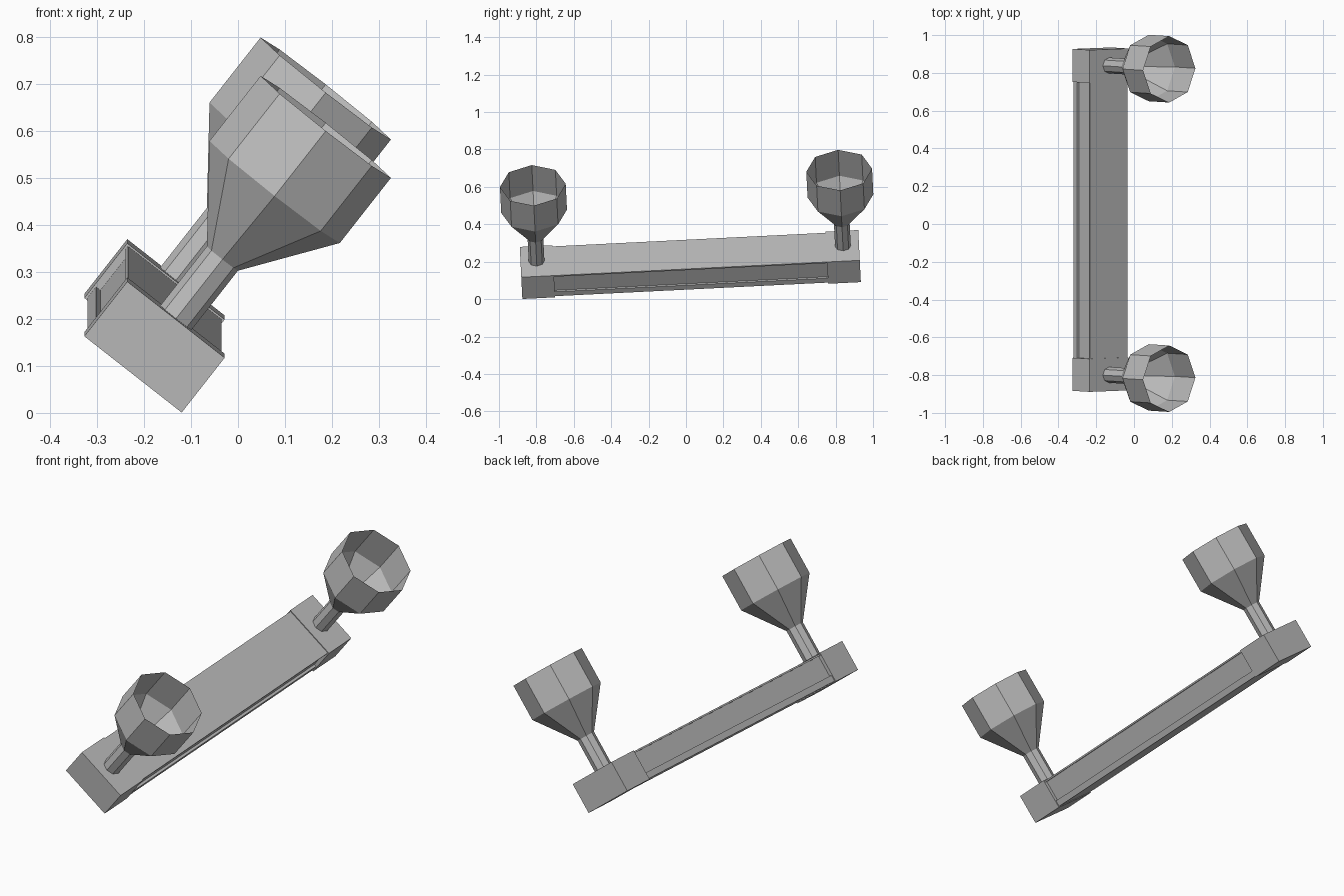
import bpy
import bmesh
import math
from mathutils import Matrix, Vector

cube = bpy.data.objects.get("Cube")
if cube:
    bpy.data.objects.remove(cube, do_unlink=True)

# The whole fixture is built upright, then leaned by this placement
PLACE = (Matrix.Translation((-0.1775, 0.023, 0.185))
         @ Matrix.Rotation(math.radians(2.85), 4, 'X')
         @ Matrix.Rotation(math.radians(38.1), 4, 'Y'))

grey = bpy.data.materials.new("plain grey")
grey.use_nodes = True
grey.diffuse_color = (0.5, 0.5, 0.5, 1)
grey.node_tree.nodes["Principled BSDF"].inputs["Base Color"].default_value = (0.5, 0.5, 0.5, 1)

HALF_W, HALF_L, HALF_H = 0.1315, 0.906, 0.074
BAR_END = 0.731


def finish(name, bm):
    mesh = bpy.data.meshes.new(name)
    bm.to_mesh(mesh)
    bm.free()
    mesh.materials.append(grey)
    obj = bpy.data.objects.new(name, mesh)
    bpy.context.collection.objects.link(obj)
    obj.matrix_world = PLACE
    return obj


def extrude_section(name, section, y0, y1):
    """Extrude an x-z outline along the bar."""
    bm = bmesh.new()
    face = bm.faces.new([bm.verts.new((x, y0, z)) for x, z in section])
    new = bmesh.ops.extrude_face_region(bm, geom=[face], use_keep_orig=True)
    moved = [g for g in new["geom"] if isinstance(g, bmesh.types.BMVert)]
    bmesh.ops.translate(bm, verts=moved, vec=(0, y1 - y0, 0))
    bmesh.ops.recalc_face_normals(bm, faces=bm.faces)
    return finish(name, bm)


def cup(name, y, profile, sides=8):
    """Open-mouthed faceted cup on a stem, from (radius, height) rings."""
    bm = bmesh.new()
    rings = []
    for r, z in profile:
        angles = [math.tau * i / sides for i in range(sides)]
        rings.append([bm.verts.new(Vector((r * math.cos(a), y + r * math.sin(a), z)))
                      for a in angles])
    for low, high in zip(rings, rings[1:]):
        for i in range(sides):
            j = (i + 1) % sides
            bm.faces.new((low[i], low[j], high[j], high[i]))
    bm.faces.new(rings[0][::-1])
    return finish(name, bm)


# Central bar: slightly slimmer than the ends, with a shallow channel in each side
w, h, depth = HALF_W - 0.005, HALF_H - 0.004, 0.012
half = [(w, -h), (w, -0.04), (w - depth, -0.04), (w - depth, 0.062), (w, 0.062), (w, h)]
section = half + [(-x, z) for x, z in reversed(half)]
extrude_section("central_bar", section, -BAR_END, BAR_END)

# End blocks and the cups standing on them
block = [(HALF_W, -HALF_H), (HALF_W, HALF_H), (-HALF_W, HALF_H), (-HALF_W, -HALF_H)]
cup_profile = [(0.042, HALF_H - 0.01), (0.042, 0.234), (0.176, 0.414), (0.176, 0.59)]
for label, side in (("front", -1), ("back", 1)):
    extrude_section(label + "_end_block", block, side * BAR_END, side * HALF_L)
    cup(label + "_cup", side * 0.82, cup_profile)
